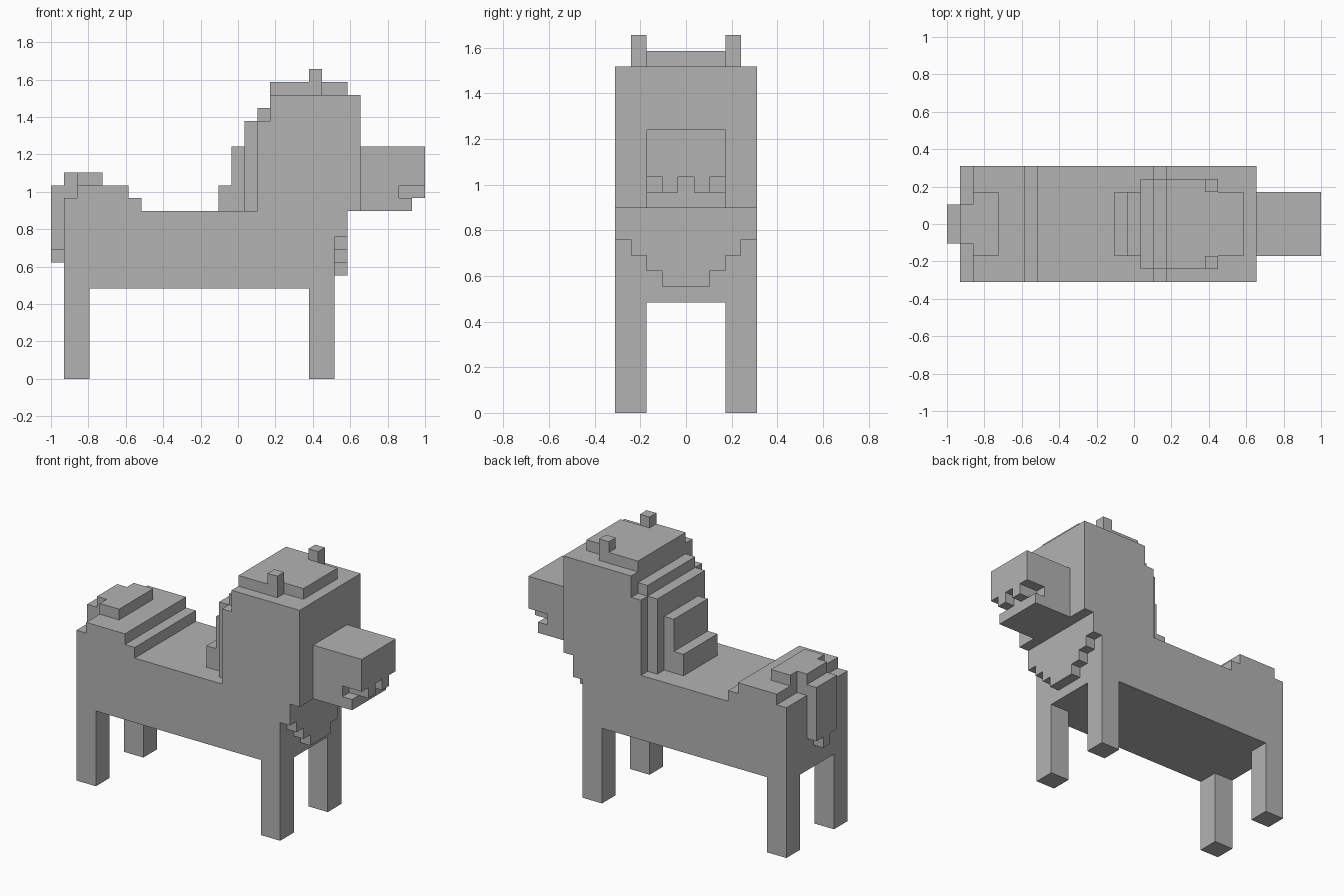
import bpy
import bmesh
from mathutils import Vector

cube = bpy.data.objects.get("Cube")
if cube:
    bpy.data.objects.remove(cube, do_unlink=True)

UNIT = 2 / 29          # edge of one block
HALF = 4.5             # half the body width, in blocks

grey = bpy.data.materials.new("plain grey")
COLOUR = (0.45, 0.45, 0.45, 1)
grey.use_nodes = True
grey.diffuse_color = COLOUR
for node in grey.node_tree.nodes:
    if node.type == "BSDF_PRINCIPLED":
        node.inputs["Base Color"].default_value = COLOUR
        node.inputs["Roughness"].default_value = 0.9


def prism(name, profile, axis, low, high):
    """Extrude a 2D block profile along an axis (x, y or z)."""
    place = {
        "x": lambda a, b, c: (c, a, b),
        "y": lambda a, b, c: (a, c, b),
        "z": lambda a, b, c: (a, b, c),
    }[axis]
    bm = bmesh.new()
    face = bm.faces.new([bm.verts.new(place(a, b, low)) for a, b in profile])
    side = bmesh.ops.extrude_face_region(bm, geom=[face])["geom"]
    moved = [v for v in side if isinstance(v, bmesh.types.BMVert)]
    bmesh.ops.translate(bm, verts=moved, vec=Vector(place(0, 0, high - low)))
    for v in bm.verts:
        v.co = v.co * UNIT - Vector((1, 0, 0))
    bmesh.ops.recalc_face_normals(bm, faces=bm.faces)
    mesh = bpy.data.meshes.new(name)
    bm.to_mesh(mesh)
    bm.free()
    mesh.materials.append(grey)
    obj = bpy.data.objects.new(name, mesh)
    bpy.context.collection.objects.link(obj)
    return obj


def box(name, x, y, z):
    """Block given by its x, y and z ranges."""
    rect = [(x[0], z[0]), (x[1], z[0]), (x[1], z[1]), (x[0], z[1])]
    return prism(name, rect, "y", *y)


def centred(name, x, half, z):
    return box(name, x, (-half, half), z)


def pair(name, x, y, z):
    box("left_" + name, x, y, z)
    box("right_" + name, x, (-y[1], -y[0]), z)


# Trunk, stepped rump, neck and head in one side profile
prism("body_and_head", [
    (1, 7), (22, 7), (22, 13), (24, 13), (24, 22), (17, 22), (17, 20),
    (16, 20), (16, 13), (7, 13), (7, 14), (6, 14), (6, 15), (2, 15),
    (2, 14), (1, 14)], "y", -HALF, HALF)

# Legs
pair("back_leg", (1, 3), (2.5, HALF), (0, 7))
pair("front_leg", (20, 22), (2.5, HALF), (0, 7))

# Chest tuft with a stepped lower edge
steps = [(1.5, 8), (1.5, 9), (2.5, 9), (2.5, 10), (3.5, 10), (3.5, 11),
         (HALF, 11), (HALF, 13)]
prism("chest_tuft", steps + [(-y, z) for y, z in reversed(steps)], "x", 22, 23)

# Muzzle with an open mouth and two teeth
prism("muzzle", [(24, 13), (28, 13), (28, 14), (27, 14), (27, 15),
                 (29, 15), (29, 18), (24, 18)], "y", -2.5, 2.5)
centred("mouth_inside", (27, 28), 1.5, (14, 15))
pair("tooth", (28, 29), (0.5, 1.5), (14, 15))

# Mane, stepping in towards the back
centred("mane_top", (16, 17), 3.5, (20, 21))
centred("mane_upper", (15, 16), 3.5, (13, 20))
prism("mane_lower", [(13, 13), (15, 13), (15, 18), (14, 18), (14, 15),
                     (13, 15)], "y", -2.5, 2.5)

# Crown of hair, narrower over the forehead, and ears
edge = [(17, 3.5), (21, 3.5), (21, 2.5), (23, 2.5)]
prism("crown", edge + [(x, -y) for x, y in reversed(edge)], "z", 22, 23)
pair("ear", (20, 21), (2.5, 3.5), (23, 24))

# Tail and its root on the rump
centred("tail_root_plate", (2, 4), 2.5, (15, 16))
centred("tail_root", (1, 2), 1.5, (14, 16))
centred("tail", (0, 1), 1.5, (10, 15))
centred("tail_tip", (0, 1), 0.5, (9, 10))
